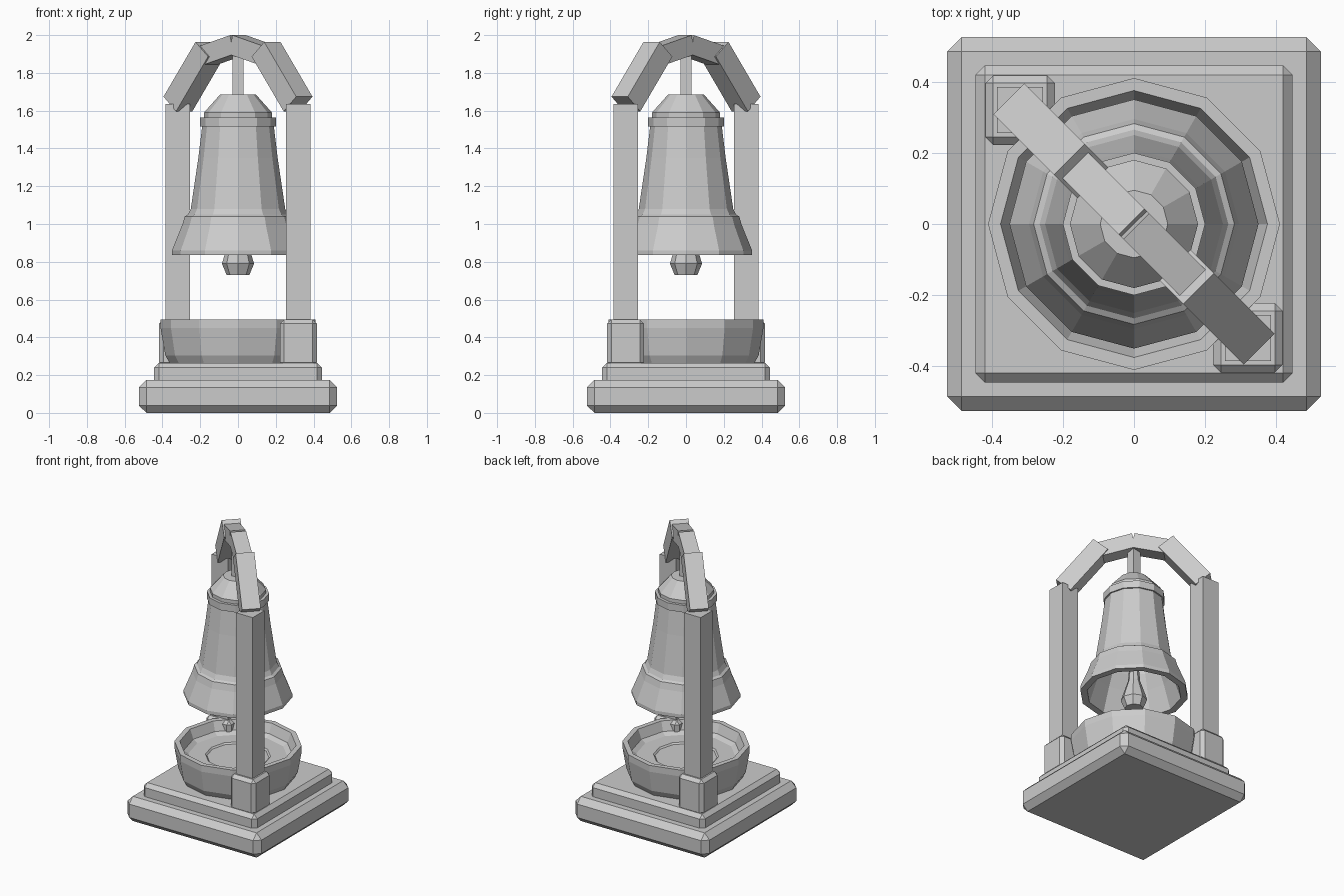
import bpy, bmesh, math
from mathutils import Matrix

cube = bpy.data.objects.get("Cube")
if cube:
    bpy.data.objects.remove(cube, do_unlink=True)

stone = bpy.data.materials.new("plain grey")
stone.use_nodes = True
GREY = (0.6, 0.6, 0.6, 1)
stone.diffuse_color = GREY
stone.node_tree.nodes["Principled BSDF"].inputs["Base Color"].default_value = GREY


def finish(name, bm):
    bmesh.ops.recalc_face_normals(bm, faces=bm.faces)
    mesh = bpy.data.meshes.new(name)
    bm.to_mesh(mesh)
    bm.free()
    mesh.materials.append(stone)
    obj = bpy.data.objects.new(name, mesh)
    bpy.context.collection.objects.link(obj)
    return obj


def block(name, size, matrix, chamfer=0):
    """Box with optional single-step chamfer on every edge."""
    bm = bmesh.new()
    bmesh.ops.create_cube(bm, size=1)
    bmesh.ops.scale(bm, vec=size, verts=bm.verts)
    if chamfer:
        bmesh.ops.bevel(bm, geom=bm.edges[:], offset=chamfer, segments=1,
                        affect='EDGES', profile=0.5)
    bmesh.ops.transform(bm, matrix=matrix, verts=bm.verts)
    return finish(name, bm)


def lathe(name, profile, sides):
    """Closed faceted solid turned from (radius, height) points."""
    bm = bmesh.new()
    rings = []
    for r, z in profile:
        if r == 0:
            rings.append([bm.verts.new((0, 0, z))] * sides)
        else:
            rings.append([bm.verts.new((r * math.cos(math.tau * i / sides),
                                        r * math.sin(math.tau * i / sides), z))
                          for i in range(sides)])
    for a, b in zip(rings, rings[1:]):
        for i in range(sides):
            j = (i + 1) % sides
            bm.faces.new(dict.fromkeys((a[i], a[j], b[j], b[i])))
    return finish(name, bm)


def at(x, y, z):
    return Matrix.Translation((x, y, z))


# Stepped plinth
block("plinth_lower", (1.05, 1.05, 0.175), at(0, 0, 0.0875), 0.04)
block("plinth_upper", (0.89, 0.89, 0.15), at(0, 0, 0.19), 0.026)

# Basin with a shallow recessed centre
lathe("basin", [(0, 0.26), (0.36, 0.26), (0.385, 0.305), (0.41, 0.45),
                (0.41, 0.495), (0.375, 0.495), (0.35, 0.43), (0.32, 0.41),
                (0.21, 0.41), (0.2, 0.4), (0, 0.4)], 12)

# Bell shell, outside from the crown down and back up the inside
lathe("bell", [(0, 1.685), (0.095, 1.685), (0.18, 1.59), (0.18, 1.565),
               (0.2, 1.565), (0.2, 1.515), (0.19, 1.515), (0.21, 1.35),
               (0.25, 1.08), (0.265, 1.05), (0.282, 1.04), (0.295, 0.995),
               (0.35, 0.86), (0.35, 0.835), (0.305, 0.835), (0.25, 1.0),
               (0.21, 1.1), (0.15, 1.5), (0, 1.55)], 12)
lathe("clapper", [(0, 0.73), (0.06, 0.73), (0.085, 0.79), (0.07, 0.84),
                  (0.04, 0.93), (0.025, 1.1), (0.025, 1.56), (0, 1.56)], 8)
block("hanger_rod", (0.058, 0.058, 0.27), at(0, 0, 1.795))

# Diagonal frame: mirrored posts, footings and arch beams
diagonal = Matrix.Rotation(-math.pi / 4, 4, 'Z')
for side, label in ((1, "left"), (-1, "right")):
    p = 0.32 * side
    block(label + "_footing", (0.195, 0.195, 0.25), at(p, -p, 0.37), 0.022)
    block(label + "_post", (0.13, 0.13, 1.2), at(p, -p, 1.035))
    for part, s, z, tilt, size in (
            ("outer", 0.33, 1.78, 50.4, (0.376, 0.122, 0.122)),
            ("crown", 0.113, 1.92, 14, (0.24, 0.102, 0.104))):
        turn = Matrix.Rotation(math.radians(tilt) * side, 4, 'Y')
        block(label + "_" + part + "_beam", size, diagonal @ at(s * side, 0, z) @ turn)
